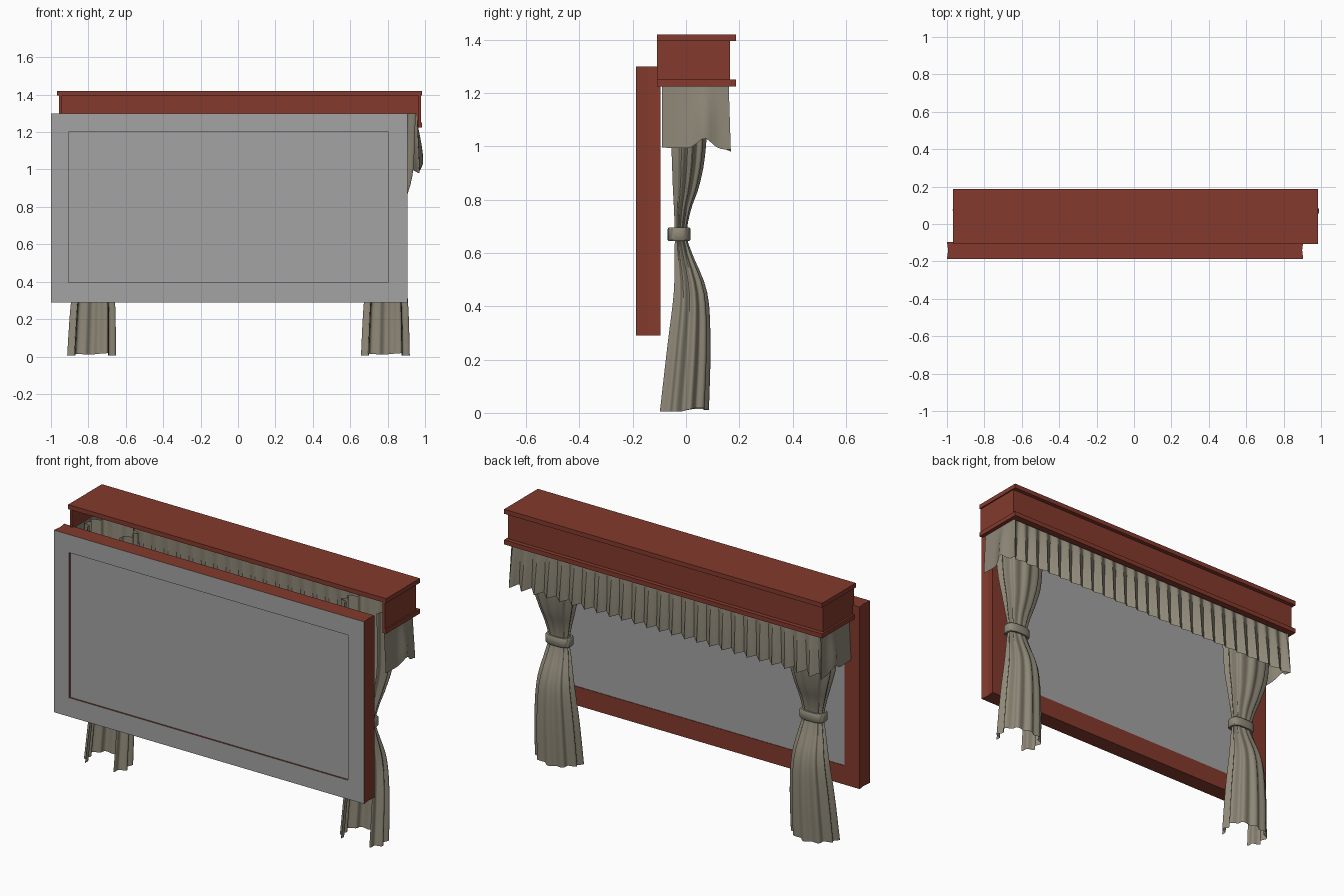
import bpy, bmesh, math

if "Cube" in bpy.data.objects:
    bpy.data.objects.remove(bpy.data.objects["Cube"])


def material(name, rgb):
    m = bpy.data.materials.new(name)
    m.diffuse_color = (*rgb, 1)
    m.use_nodes = True
    m.node_tree.nodes["Principled BSDF"].inputs["Base Color"].default_value = m.diffuse_color
    return m


RED = material("red_wood", (0.23, 0.042, 0.026))
GREY = material("grey_pane", (0.37, 0.37, 0.37))
CLOTH = material("taupe_cloth", (0.27, 0.245, 0.185))


def make(name, bm, *mats):
    me = bpy.data.meshes.new(name)
    bm.to_mesh(me)
    bm.free()
    ob = bpy.data.objects.new(name, me)
    bpy.context.collection.objects.link(ob)
    for m in mats:
        me.materials.append(m)
    return ob


def box(name, x0, x1, y0, y1, z0, z1, mat):
    bm = bmesh.new()
    bmesh.ops.create_cube(bm, size=1)
    for v in bm.verts:
        v.co = ((x0 + x1) / 2 + v.co.x * (x1 - x0), (y0 + y1) / 2 + v.co.y * (y1 - y0),
                (z0 + z1) / 2 + v.co.z * (z1 - z0))
    return make(name, bm, mat)


def sheet(name, rows, closed=False):
    """Skin a grid of points, given as a list of rows, as smooth cloth."""
    bm = bmesh.new()
    grid = [[bm.verts.new(p) for p in row] for row in rows]
    for a, b in zip(grid, grid[1:]):
        n = len(a)
        for i in range(n if closed else n - 1):
            j = (i + 1) % n
            bm.faces.new((a[i], a[j], b[j], b[i]))
    bmesh.ops.recalc_face_normals(bm, faces=bm.faces)
    ob = make(name, bm, CLOTH)
    bpy.ops.object.select_all(action='DESELECT')
    ob.select_set(True)
    bpy.context.view_layer.objects.active = ob
    bpy.ops.object.shade_smooth_by_angle(angle=math.radians(40))
    return ob


# Window frame: loops from the front opening round the outside to the back opening
def loop(x0, x1, z0, z1, y):
    return [(x0, y, z0), (x1, y, z0), (x1, y, z1), (x0, y, z1)]


inner, outer = (-0.905, 0.805, 0.395, 1.20), (-1.0, 0.905, 0.29, 1.30)
loops = [loop(*inner, -0.187), loop(*outer, -0.187),
         loop(-0.994, 0.899, 0.29, 1.30, -0.14),      # shallow hollow in the end faces
         loop(*outer, -0.095), loop(*inner, -0.095)]
bm = bmesh.new()
vs = [[bm.verts.new(p) for p in l] for l in loops]
for k in range(5):
    a, b = vs[k], vs[(k + 1) % 5]
    for i in range(4):
        j = (i + 1) % 4
        f = bm.faces.new((a[i], a[j], b[j], b[i]))
        f.material_index = 1 if k == 0 else 0         # front face is grey
bmesh.ops.recalc_face_normals(bm, faces=bm.faces)
make("window_frame", bm, RED, GREY)

# Pane filling the opening, slightly recessed at the front
box("window_pane", -0.905, 0.805, -0.178, -0.098, 0.395, 1.20, GREY)

# Pelmet: open at the front and below
box("pelmet_top", -0.967, 0.985, -0.108, 0.188, 1.395, 1.42, RED)
box("pelmet_back", -0.957, 0.978, 0.15, 0.165, 1.24, 1.40, RED)
for tag, xo, xi, xt in (("left", -0.957, -0.942, -0.967), ("right", 0.978, 0.963, 0.985)):
    box("pelmet_side_" + tag, min(xo, xi), max(xo, xi), -0.108, 0.16, 1.24, 1.40, RED)
    box("pelmet_trim_" + tag, min(xt, xi), max(xt, xi), -0.108, 0.188, 1.225, 1.25, RED)
box("pelmet_trim_back", -0.96, 0.98, 0.15, 0.188, 1.225, 1.25, RED)

# Valance: pleated along the back, plain side flaps with an arched lower edge
XL, XR, YB, YF, PLEATS = -0.935, 0.955, 0.138, -0.09, 25
rows = []
for r in range(11):
    t = r / 10                                        # 0 top, 1 hem
    row = []
    for side in (1, 0, -1):
        n = PLEATS * 8 if side == 0 else 14
        for i in range(n + 1):
            u = i / n
            if side == 0:
                w = math.cos(2 * math.pi * PLEATS * u)
                x = XR + 0.015 * t + (XL - XR - 0.03 * t) * u
                x += 0.008 * t * math.sin(4 * math.pi * PLEATS * u) * min(1, 8 * u, 8 * (1 - u))
                y = YB + 0.012 * t + (0.004 + 0.014 * t) * w
                z = 1.30 - t * (0.312 + 0.008 * w)
            else:
                v = u if side == 1 else 1 - u         # 0 front end, 1 back corner
                y = YF + (YB + 0.02 + 0.01 * t - YF) * v
                arch = math.exp(-((y - 0.07) / 0.035) ** 2)
                swell = arch * 0.028 * math.sin(math.pi * min(1, t * 0.75)) * t
                x = (XR if side == 1 else XL) + side * (0.015 * t + swell)
                z = 1.30 - t * (0.305 - 0.04 * arch + 0.008 * v)
            row.append((x, y, z))
    rows.append(row)
sheet("valance", rows)

# Curtain outline: height, half width, front y, back y
PROFILE = [(1.30, 0.155, -0.07, 0.09), (1.0, 0.142, -0.055, 0.075), (0.86, 0.11, -0.05, 0.052),
           (0.76, 0.08, -0.045, 0.018), (0.67, 0.062, -0.042, 0.003), (0.60, 0.075, -0.043, 0.022),
           (0.45, 0.105, -0.046, 0.08), (0.25, 0.125, -0.07, 0.092), (0.005, 0.135, -0.098, 0.086)]


def spline(k, s):
    """Smooth interpolation of the profile between points k and k + 1."""
    p = [PROFILE[min(max(k + d, 0), len(PROFILE) - 1)] for d in (-1, 0, 1, 2)]
    return [b + 0.5 * s * (c - a + s * (2 * a - 5 * b + 4 * c - d + s * (3 * (b - c) + d - a)))
            for a, b, c, d in zip(*p)]


def curtain(tag, cx, top_shift, foot_shift):
    S0, N = math.sin(math.radians(50)), 96
    rows = []
    samples = [(k, s / 4) for k in range(len(PROFILE) - 1) for s in range(4)]
    for k, s in samples + [(len(PROFILE) - 2, 1.0)]:
        z, hx, y0, y1 = spline(k, s)
        shift = top_shift * max(0, (z - 0.67) / 0.33) if z > 0.67 else foot_shift * (0.67 - z) / 0.67
        shift = max(-abs(top_shift), min(abs(top_shift), shift)) if z > 0.67 else shift
        row = []
        for i in range(N + 1):
            u = i / N                                 # U-shaped plan, open to the front
            a = math.radians(-50 + 280 * u)
            m = 0.91 + 0.09 * math.cos(2 * math.pi * 8 * u)
            yn = (math.sin(a) + S0) / (1 + S0)
            lift = 0.03 * max(0, 1 - z / 0.3) * max(0, math.sin(a)) * (0.6 + 0.4 * math.sin(9 * u))
            ym = (y0 + y1) / 2
            row.append((cx + shift + hx * m * math.cos(a), ym + (y0 + (y1 - y0) * yn - ym) * m, z + lift))
        rows.append(row)
    sheet("curtain_" + tag, rows)

    # Tie band: rounded ring with thickness
    ring = []
    for dr, z in ((0, 0.645), (0.004, 0.65), (0.004, 0.69), (0, 0.695), (-0.01, 0.695), (-0.01, 0.645), (0, 0.645)):
        ring.append([])
        for i in range(24):
            a = 2 * math.pi * i / 24
            c, s = math.cos(a), math.sin(a)
            ring[-1].append((cx + (0.07 + dr) * math.copysign(abs(c) ** 0.7, c),
                             -0.026 + (0.039 + dr) * math.copysign(abs(s) ** 0.7, s), z))
    sheet("tie_band_" + tag, ring, closed=True)


curtain("left", -0.765, -0.012, -0.018)
curtain("right", 0.795, 0.005, -0.007)
